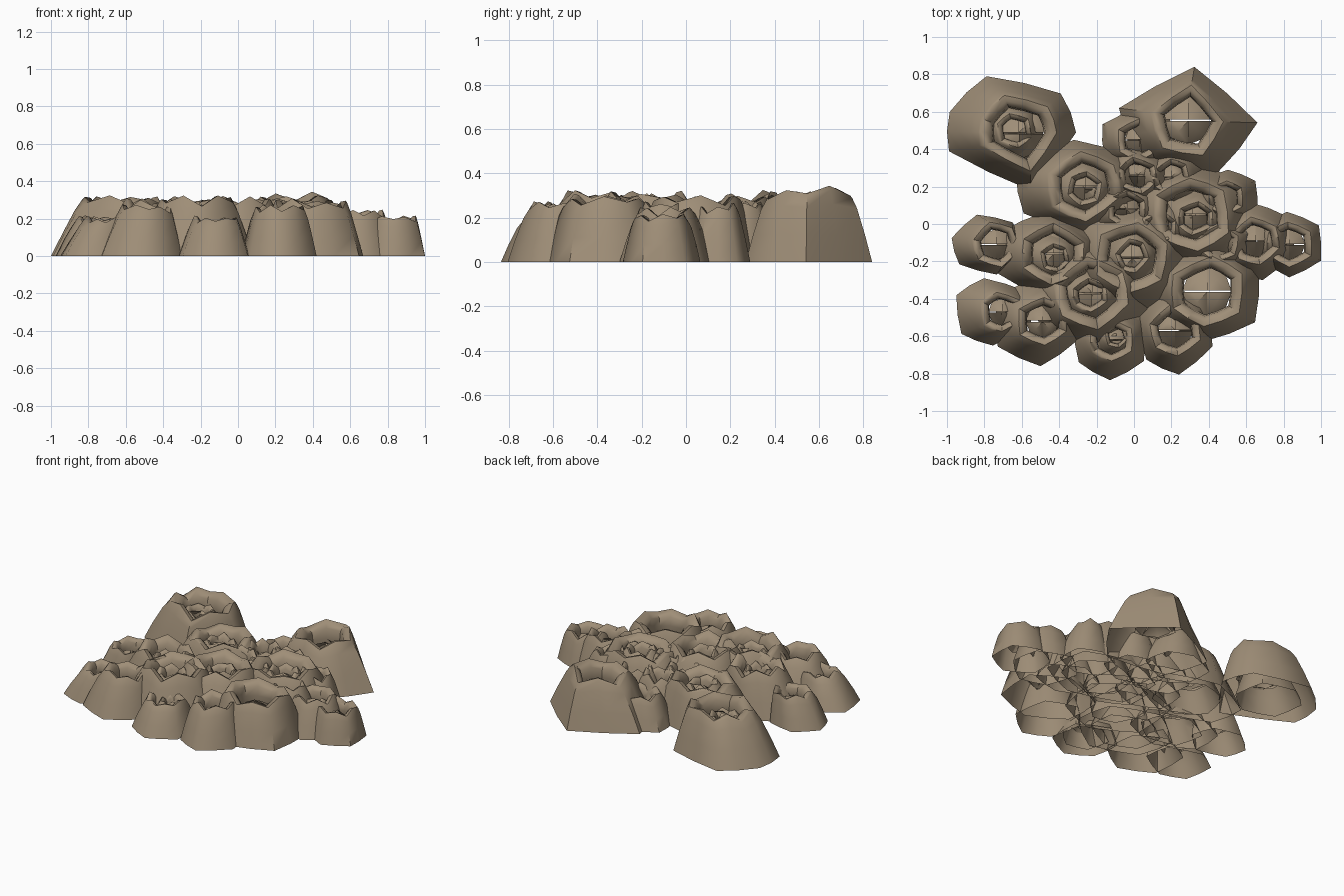
import bpy, bmesh, math, random
from mathutils import Vector

random.seed(11)
cube = bpy.data.objects.get("Cube")
if cube:
    bpy.data.objects.remove(cube, do_unlink=True)

mat = bpy.data.materials.new("shell brown")
mat.use_nodes = True
colour = (0.345, 0.27, 0.185, 1)
mat.diffuse_color = colour
mat.node_tree.nodes["Principled BSDF"].inputs["Base Color"].default_value = colour
mat.node_tree.nodes["Principled BSDF"].inputs["Roughness"].default_value = 0.8

SIDES = 6
LEAN = 0.06   # mouths on the right half lean towards the middle
CREST = 1.5   # rim crest radius as a multiple of the mouth radius
# outer wall: (0 = base outline .. 1 = rim crest, share of height)
WALL = [(0, 0), (.33, .36), (.7, .76), (.92, .95), (1, 1)]
# inner lip: (radius as a multiple of the mouth, share of height)
LIP = [(1.28, .98), (1.06, .87), (1, .65), (1.1, .42)]


def make_object(name, bm):
    mesh = bpy.data.meshes.new(name)
    bm.to_mesh(mesh)
    bm.free()
    mesh.materials.append(mat)
    obj = bpy.data.objects.new(name, mesh)
    bpy.context.collection.objects.link(obj)
    bpy.ops.object.select_all(action='DESELECT')
    obj.select_set(True)
    bpy.context.view_layer.objects.active = obj
    bpy.ops.object.shade_smooth_by_angle(angle=math.radians(55))


def outline(angles):
    """Plate outline: corners and side midpoints, fitted to a square."""
    if not angles:
        turn = random.uniform(20, 50)
        angles = [turn + 360 / SIDES * (k + random.uniform(-.12, .12))
                  for k in range(SIDES)]
    corners = [Vector((math.cos(math.radians(a)), math.sin(math.radians(a))))
               for a in angles]
    pts = []
    for k, c in enumerate(corners):
        pts += [c, (c + corners[(k + 1) % len(corners)]) * .52]
    for axis in (0, 1):
        lo, hi = min(p[axis] for p in pts), max(p[axis] for p in pts)
        for p in pts:
            p[axis] = (p[axis] - lo) / (hi - lo) * 2 - 1
    return pts


def mouth_x(x):
    return x + LEAN * max(0, -x)


def shell(name, x, y, rx, ry, h, mouth, angles=None):
    """Ring of fused plates with a thick, ragged rim turning into the mouth."""
    bm = bmesh.new()
    pts = outline(angles)
    n = len(pts)
    jag = [random.uniform(.92, 1) if k % 2 else random.uniform(.8, .9)
           for k in range(n)]
    crest = mouth * CREST
    profile = [(x + (mouth_x(x) - x) * t, rx + (crest - rx) * t,
                ry + (crest - ry) * t, z) for t, z in WALL]
    profile += [(mouth_x(x), mouth * f, mouth * f, z) for f, z in LIP]
    rings = []
    for cx, ax, ay, z in profile:
        rings.append([bm.verts.new((cx + p.x * ax, y + p.y * ay,
                                    h * z * (1 + (j - 1) * z * z)))
                      for p, j in zip(pts, jag)])
    for a, b in zip(rings, rings[1:]):
        for k in range(n):
            m = (k + 1) % n
            bm.faces.new((a[k], a[m], b[m], b[k]))
    make_object(name, bm)


def beak(name, x, y, h, mouth):
    """Four ridged plates closing the mouth, split by a slit along x."""
    bm = bmesh.new()
    x = mouth_x(x)
    r, gap = mouth * 1.05, mouth * .035
    for sy in (-1, 1):
        for sx in (-1, 1):
            lift = random.uniform(.6, .8)
            shape = [(0, gap, h * lift), (r * .6, gap, h * (lift - .08)),
                     (r, gap, h * .45), (r * .75, r * .7, h * .42),
                     (0, r, h * .4)]
            v = [bm.verts.new((x + sx * px, y + sy * py, pz)) for px, py, pz in shape]
            ridge = bm.verts.new((x + sx * r * .4, y + sy * r * .45, h * .6))
            for k in range(len(v)):
                face = bm.faces.new((v[k], v[(k + 1) % len(v)], ridge))
                face.normal_update()
                if face.normal.z < 0:
                    face.normal_flip()
    make_object(name, bm)


# x, y, half width, half depth, height, mouth radius, corner angles if irregular
LARGE = [
    (-.655, .485, .345, .305, .33, .135, (0, 40, 112, 160, 198, 288)),
    (.29, .555, .37, .285, .345, .125, (0, 84, 165, 225, 295)),
    (-.28, .20, .35, .25, .3, .125), (.31, .05, .33, .27, .315, .13),
    (-.01, -.18, .31, .31, .325, .125), (-.24, -.37, .32, .29, .325, .13),
    (.39, -.36, .28, .27, .31, .125), (-.46, -.16, .28, .23, .31, .11),
]
SMALL = [
    (-.785, -.11, .19, .16, .22, .08), (-.75, -.47, .2, .18, .215, .07),
    (-.52, -.52, .22, .24, .28, .085), (-.13, -.62, .19, .215, .22, .075),
    (.22, -.57, .2, .235, .28, .09), (.65, -.09, .21, .21, .25, .085),
    (.83, -.11, .17, .175, .225, .08), (.03, .45, .2, .17, .22, .075),
    (.02, .26, .2, .17, .28, .065), (.20, .25, .2, .16, .28, .065),
    (-.04, .08, .2, .18, .28, .065), (.49, .14, .17, .15, .27, .06),
    (.46, -.10, .2, .17, .28, .065), (.14, -.02, .2, .18, .285, .055),
]
# young shells grown inside the mouths of larger ones
NESTED = [
    (-.68, .5, .2, .2, .26, .06), (-.28, .19, .22, .2, .27, .06),
    (.33, .03, .22, .2, .29, .06), (-.01, -.17, .2, .2, .28, .06),
    (-.25, -.38, .22, .2, .28, .06), (-.45, -.18, .2, .17, .27, .05),
    (-.1, -.6, .15, .14, .2, .04),
]

for size, rows in (("large", LARGE), ("small", SMALL), ("nested", NESTED)):
    for i, row in enumerate(rows, 1):
        x, y, rx, ry, h, mouth = row[:6]
        shell(f"{size}_barnacle_shell_{i}", *row)
        beak(f"{size}_barnacle_beak_{i}", x, y, h, mouth)
